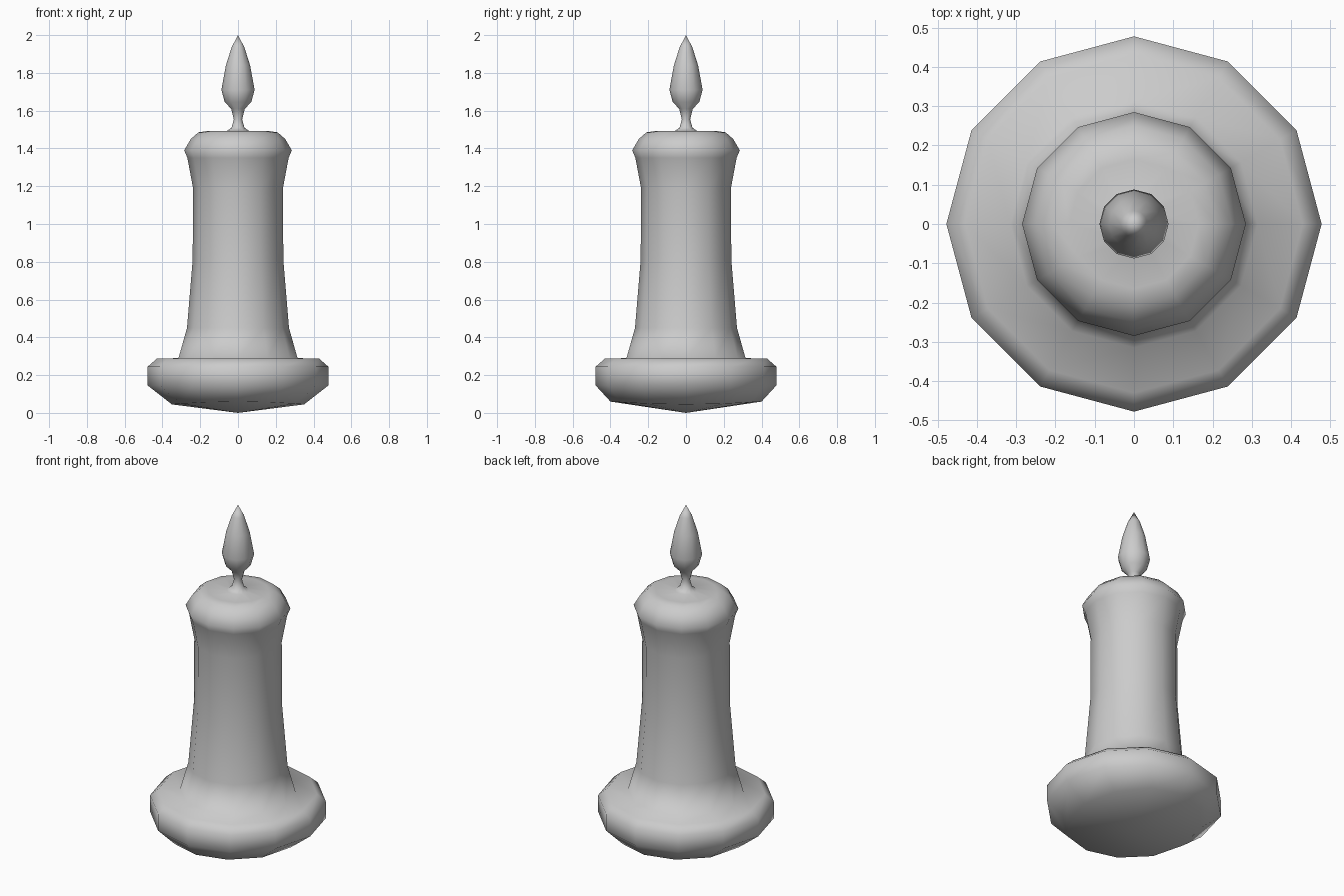
import bpy, bmesh, math

SIDES = 12

cube = bpy.data.objects.get("Cube")
if cube:
    bpy.data.objects.remove(cube)

grey = bpy.data.materials.new("plain_grey")
grey.use_nodes = True
colour = (0.6, 0.6, 0.6, 1)
grey.diffuse_color = colour
grey.node_tree.nodes["Principled BSDF"].inputs["Base Color"].default_value = colour

# Radius and height of each ring, from dish rim to flame
dish = [(0.478, 0.145), (0.478, 0.245), (0.43, 0.287)]
wax = [(0.315, 0.29), (0.27, 0.45), (0.24, 0.81), (0.238, 1.19),
       (0.268, 1.35), (0.285, 1.39), (0.25, 1.45), (0.21, 1.485), (0.165, 1.492)]
wick = [(0.06, 1.492), (0.034, 1.51), (0.022, 1.555)]
flame = [(0.036, 1.61), (0.07, 1.645), (0.088, 1.71), (0.064, 1.84), (0.034, 1.935)]

bm = bmesh.new()


def add_ring(rx, ry, zx, zy):
    """Ring of points; height blends from zx on the x axis to zy on the y axis."""
    ring = []
    for i in range(SIDES):
        a = math.tau * i / SIDES
        c, s = math.cos(a), math.sin(a)
        ring.append(bm.verts.new((rx * c, ry * s, zx * c * c + zy * s * s)))
    return ring


def cap(ring, z, flip):
    """Close a ring with a fan to a central point."""
    tip = bm.verts.new((0, 0, z))
    for i in range(SIDES):
        a, b = ring[i], ring[(i + 1) % SIDES]
        bm.faces.new((b, a, tip) if flip else (a, b, tip))


# Slightly uneven underside ring, then the turned profile
rings = [add_ring(0.35, 0.40, 0.045, 0.06)]
rings += [add_ring(r, r, z, z) for r, z in dish + wax + wick + flame]
for low, high in zip(rings, rings[1:]):
    for i in range(SIDES):
        j = (i + 1) % SIDES
        bm.faces.new((low[i], low[j], high[j], high[i]))
cap(rings[0], 0, True)
cap(rings[-1], 2, False)

# One continuous smooth surface
for face in bm.faces:
    face.smooth = True
mesh = bpy.data.meshes.new("candle")
bm.to_mesh(mesh)
bm.free()
mesh.materials.append(grey)
candle = bpy.data.objects.new("candle", mesh)
bpy.context.collection.objects.link(candle)
